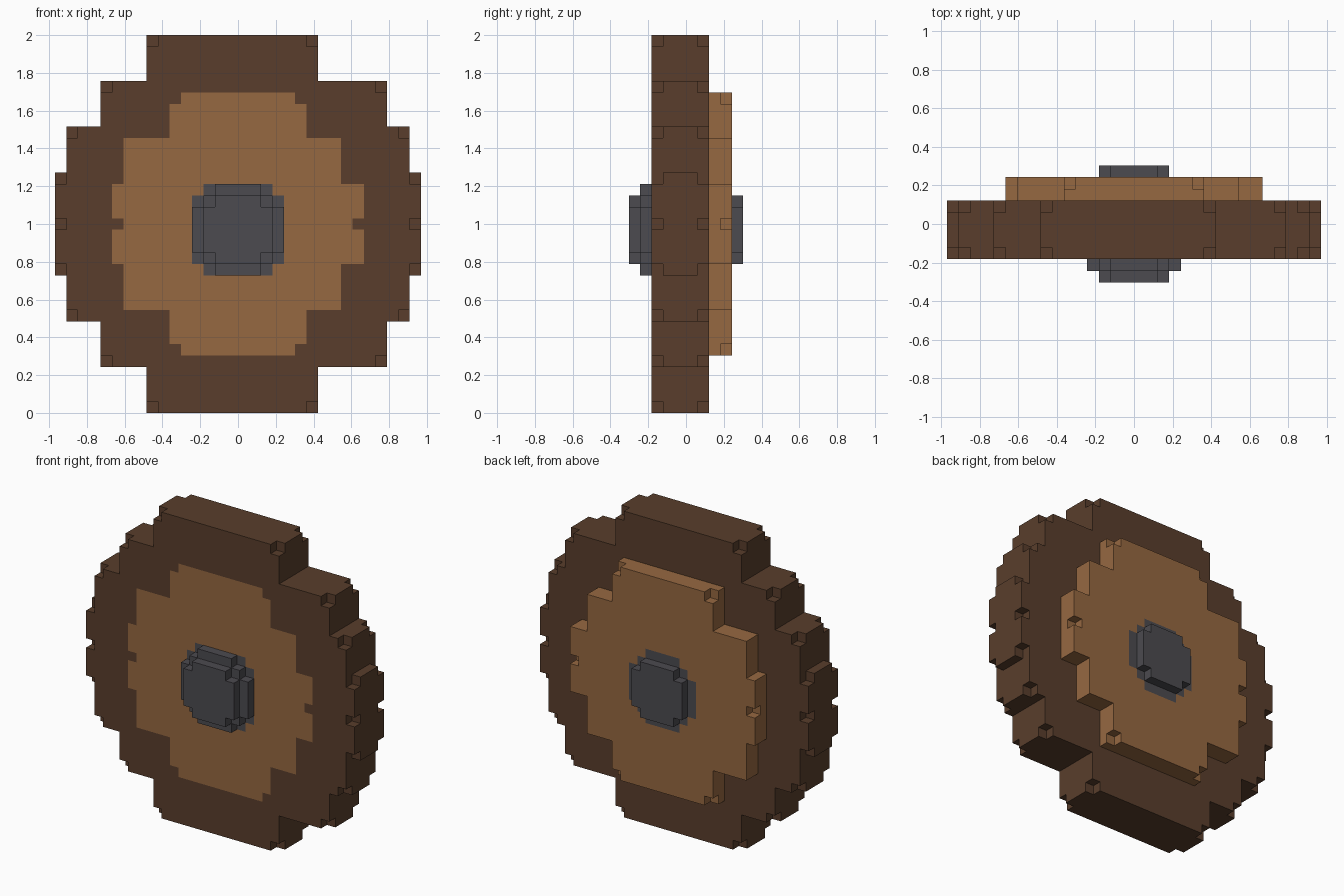
import bpy, bmesh, math
from mathutils import Vector

cube = bpy.data.objects.get("Cube")
if cube:
    bpy.data.objects.remove(cube, do_unlink=True)

UNIT = 2 / 33  # one block


def material(name, rgb):
    mat = bpy.data.materials.new(name)
    mat.use_nodes = True
    mat.diffuse_color = (*rgb, 1)
    mat.node_tree.nodes["Principled BSDF"].inputs["Base Color"].default_value = (*rgb, 1)
    return mat


def disc(steps, total):
    """Stepped disc as (x, z) blocks; each step is x start, x end, z start."""
    return {(x, z) for x0, x1, z0 in steps
            for x in range(x0, x1) for z in range(z0, total - z0)}


def corners(steps, total):
    """The four corner blocks of each step."""
    return {(x, z) for x0, x1, z0 in steps
            for x in (x0, x1 - 1) for z in (z0, total - z0 - 1)}


# Stepped outlines
RIM_STEPS = [(-8, 7, 0), (-12, 13, 4), (-15, 15, 8), (-16, 16, 12)]
rim = disc(RIM_STEPS, 33)
rim_notched = rim - corners(RIM_STEPS, 33) - {(-16, 16), (15, 16)}

INLAY_STEPS = [(-6, 6, 5), (-10, 9, 9), (-11, 11, 13)]
inlay = disc(INLAY_STEPS, 33)
inlay_notched = inlay - corners(INLAY_STEPS[:1], 33) - {(-11, 16), (10, 16)}

hub_patch = disc([(-3, 3, 12), (-4, 4, 13)], 32)
hub_wide = disc([(-2, 2, 12), (-3, 3, 13), (-4, 4, 14)], 32)
hub_small = disc([(-2, 2, 13), (-3, 3, 14)], 32)

# Each block belongs to the last part that claims it
owner = {}


def fill(part, blocks, y0, y1):
    for y in range(y0, y1):
        for x, z in blocks:
            owner[x, y, z] = part


fill("wheel_rim", rim, -2, 1)
for layer in (-3, 1):
    fill("wheel_rim", rim_notched, layer, layer + 1)
fill("wheel_inlay", inlay_notched, -3, -2)
fill("wheel_inlay", inlay, 2, 3)
fill("wheel_inlay", inlay_notched, 3, 4)
fill("axle_hub", hub_small, -5, -4)
fill("axle_hub", hub_wide, -4, -3)
fill("axle_hub", hub_patch, -3, -2)
fill("axle_hub", hub_wide, 3, 4)
fill("axle_hub", hub_small, 4, 5)


def build(part, mat):
    """Make the exposed faces of a part and merge them into flat panels."""
    bm = bmesh.new()
    for cell, name in owner.items():
        if name != part:
            continue
        centre = Vector(cell) + Vector((0.5, 0.5, 0.5))
        for axis in range(3):
            for sign in (-1, 1):
                n = Vector((0, 0, 0))
                n[axis] = sign
                if tuple(int(a + b) for a, b in zip(cell, n)) in owner:
                    continue
                u = Vector((n.y, n.z, n.x))
                v = n.cross(u)
                ring = [centre + (n + a * u + b * v) / 2
                        for a, b in ((-1, -1), (1, -1), (1, 1), (-1, 1))]
                bm.faces.new([bm.verts.new(p * UNIT) for p in ring])
    bmesh.ops.remove_doubles(bm, verts=bm.verts, dist=UNIT / 20)
    bmesh.ops.dissolve_limit(bm, angle_limit=math.radians(1),
                             verts=bm.verts, edges=bm.edges)
    mesh = bpy.data.meshes.new(part)
    bm.to_mesh(mesh)
    bm.free()
    mesh.materials.append(mat)
    bpy.context.collection.objects.link(bpy.data.objects.new(part, mesh))


build("wheel_rim", material("dark brown wood", (0.10, 0.048, 0.025)))
build("wheel_inlay", material("light brown wood", (0.305, 0.138, 0.053)))
build("axle_hub", material("dark grey iron", (0.072, 0.07, 0.08)))
